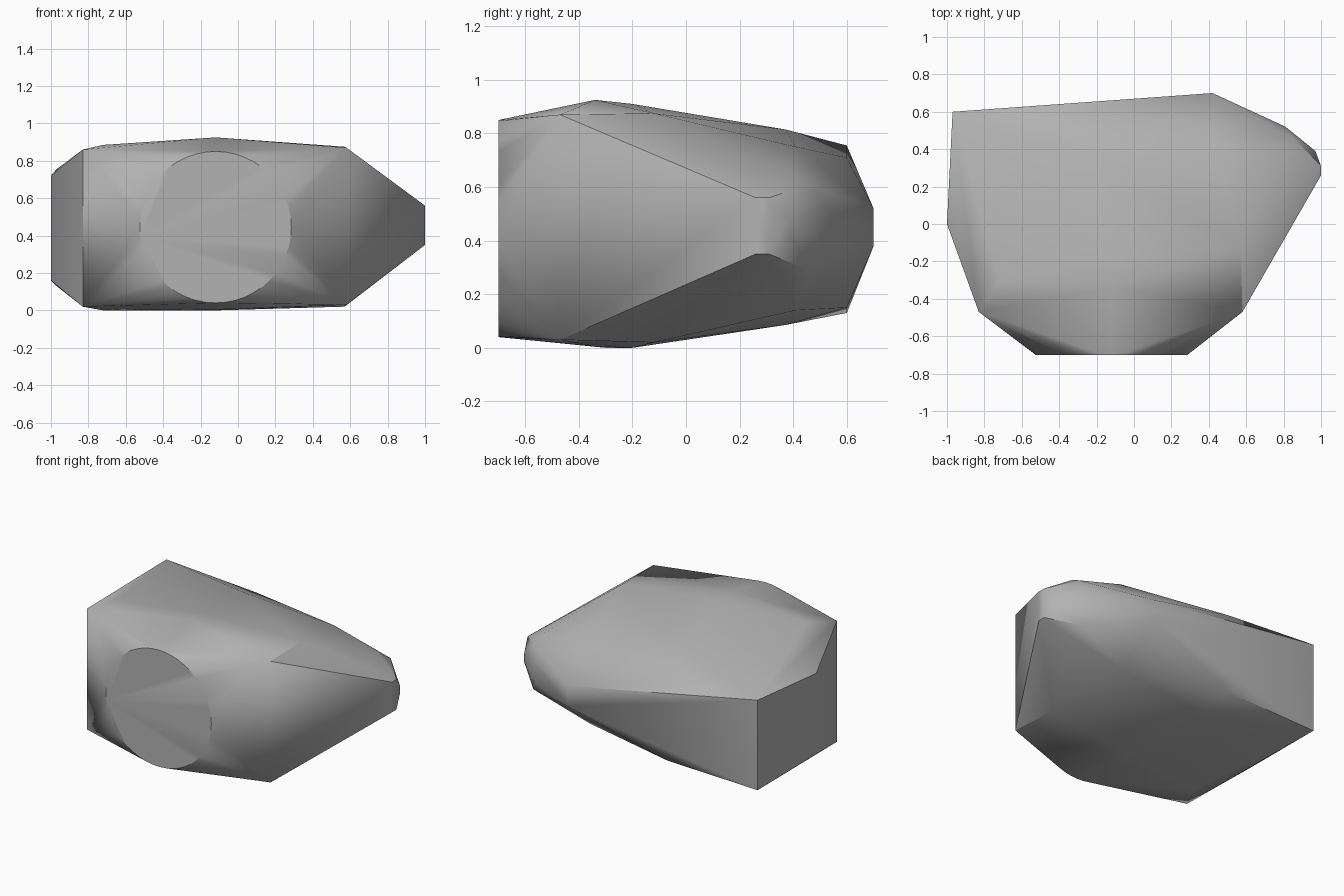
import bpy
import bmesh
from math import cos, sin, pi, radians

default_cube = bpy.data.objects.get("Cube")
if default_cube:
    bpy.data.objects.remove(default_cube, do_unlink=True)


def make_material(name, colour):
    material = bpy.data.materials.new(name)
    material.use_nodes = True
    material.diffuse_color = colour
    material.node_tree.nodes["Principled BSDF"].inputs["Base Color"].default_value = colour
    return material


def add_disc(bm, centre_x, centre_y, centre_z, radius, segments):
    """Ring of points facing the front."""
    for step in range(segments):
        angle = 2 * pi * step / segments
        bm.verts.new((centre_x + radius * cos(angle), centre_y,
                      centre_z + radius * sin(angle)))


def add_posts(bm, posts):
    """Each post gives a lower and an upper point at one place in plan."""
    for x, y, low, high in posts:
        bm.verts.new((x, y, low))
        bm.verts.new((x, y, high))


# Plan corners of the body, each with its lower and upper height
body_corners = [
    (-.83, -.47, .02, .86),
    (.58, -.47, .03, .87),
    (-1, 0, .16, .72),
    (-.97, .6, .13, .755),
    (.42, .7, .38, .52),
]
# Shallow crown and keel
crown_and_keel = [
    (-.72, -.3, 0, .885),
    (-.12, -.34, .005, .925),
    (-.12, -.2, 0, .91),
    (.57, -.12, .02, .875),
    (-.2, .37, .085, .815),
    (-.28, .6, .15, .71),
    (.45, .41, .14, .75),
]
# Rounded nose at the side
nose = [
    (1, .26, .35, .56),
    (1, .31, .35, .56),
    (.97, .39, .42, .48),
    (.82, .38, .24, .66),
    (.85, .46, .29, .61),
    (.81, .52, .38, .52),
]

bm = bmesh.new()
add_disc(bm, -.12, -.7, .445, .405, 48)
for group in (body_corners, crown_and_keel, nose):
    add_posts(bm, group)

# Wrap the points in one closed convex shell
hull = bmesh.ops.convex_hull(bm, input=bm.verts[:], use_existing_faces=False)
spare = {v for key in ("geom_interior", "geom_unused") for v in hull[key]
         if isinstance(v, bmesh.types.BMVert)}
bmesh.ops.delete(bm, geom=list(spare), context='VERTS')
bmesh.ops.recalc_face_normals(bm, faces=bm.faces[:])

mesh = bpy.data.meshes.new("faceted_shell")
bm.to_mesh(mesh)
bm.free()
mesh.materials.append(make_material("plain grey", (.45, .45, .45, 1)))
shell = bpy.data.objects.new("faceted_shell", mesh)
bpy.context.collection.objects.link(shell)

# Soft creases, crisp corners
bpy.ops.object.select_all(action='DESELECT')
shell.select_set(True)
bpy.context.view_layer.objects.active = shell
bpy.ops.object.shade_smooth_by_angle(angle=radians(30))
